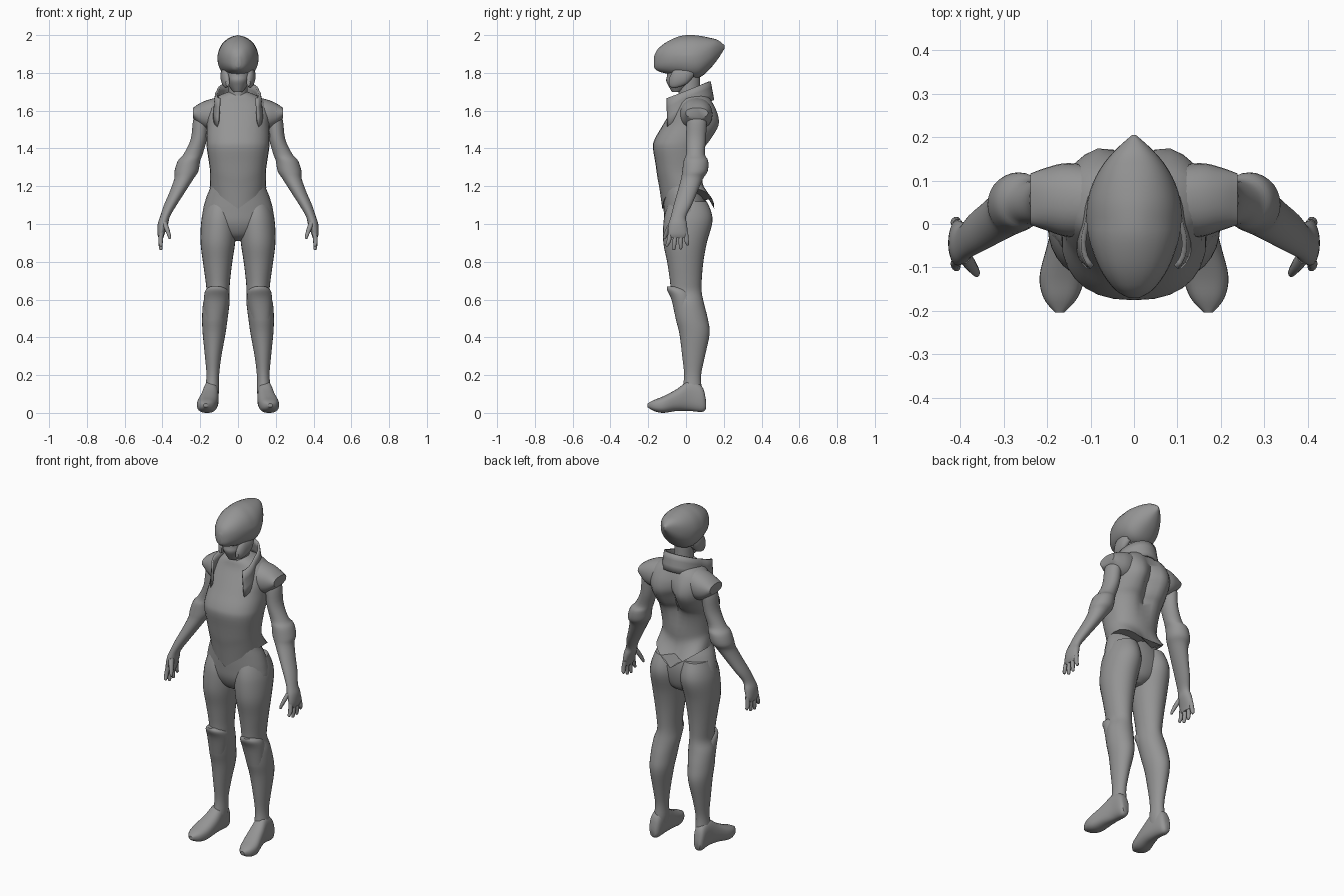
import bpy
import bmesh
import math
from mathutils import Vector

default_cube = bpy.data.objects.get("Cube")
if default_cube:
    bpy.data.objects.remove(default_cube, do_unlink=True)

GREY = (0.3, 0.3, 0.3, 1)
suit = bpy.data.materials.new("plain grey")
suit.use_nodes = True
suit.diffuse_color = GREY
suit.node_tree.nodes["Principled BSDF"].inputs["Base Color"].default_value = GREY


def finish(name, bm, mirrored=False, thickness=None):
    """Turn a bmesh into a smooth object, with optional mirror and thickness."""
    bmesh.ops.recalc_face_normals(bm, faces=bm.faces[:])
    mesh = bpy.data.meshes.new(name)
    bm.to_mesh(mesh)
    bm.free()
    mesh.materials.append(suit)
    obj = bpy.data.objects.new(name, mesh)
    bpy.context.collection.objects.link(obj)
    bpy.ops.object.select_all(action="DESELECT")
    obj.select_set(True)
    bpy.context.view_layer.objects.active = obj
    bpy.ops.object.shade_smooth_by_angle(angle=math.radians(45))
    if thickness:
        solid = obj.modifiers.new("thickness", "SOLIDIFY")
        solid.thickness = thickness
        solid.offset = 0
    if mirrored:
        obj.modifiers.new("mirror", "MIRROR")
    return obj


def blend(a, b, c, d, t):
    """Smooth curve between b and c, with a and d as neighbours."""
    slope_b, slope_c = (c - a) / 2, (d - b) / 2
    jump = c - b
    return b + t * (slope_b + t * (3 * jump - 2 * slope_b - slope_c
                                   + t * (slope_b + slope_c - 2 * jump)))


def loft(name, axis, rows, mirrored=False, power=1.0, reshape=None, steps=4, sides=28):
    """Skin rounded sections; a row is position, then low and high of both other axes."""
    rows = [Vector(r) for r in rows]
    sections = []
    for i in range(len(rows) - 1):
        near = [rows[max(i - 1, 0)], rows[i], rows[i + 1], rows[min(i + 2, len(rows) - 1)]]
        sections += [blend(*near, s / steps) for s in range(steps)]
    sections.append(rows[-1])
    bm = bmesh.new()
    rings = []
    for along, low_u, high_u, low_v, high_v in sections:
        ring = []
        for k in range(sides):
            angle = math.tau * k / sides
            cu, cv = math.cos(angle), math.sin(angle)
            cu = math.copysign(abs(cu) ** power, cu)
            cv = math.copysign(abs(cv) ** power, cv)
            u = (low_u + high_u) / 2 + cu * (high_u - low_u) / 2
            v = (low_v + high_v) / 2 + cv * (high_v - low_v) / 2
            point = [u, v]
            point.insert("xyz".index(axis), along)
            if reshape:
                point = reshape(*point)
            ring.append(bm.verts.new(point))
        rings.append(ring)
    for lower, upper in zip(rings, rings[1:]):
        for k in range(sides):
            n = (k + 1) % sides
            bm.faces.new((lower[k], lower[n], upper[n], upper[k]))
    bm.faces.new(rings[0])
    bm.faces.new(rings[-1])
    return finish(name, bm, mirrored)


def centred(rows):
    """Expand rows of (position, half width, low, high) to full rows."""
    return [(p, -w, w, low, high) for p, w, low, high in rows]


# Jacket: spine groove at the back, hem dipping towards the middle
def shape_jacket(x, y, z):
    if y > 0.03:
        swell = max(0, 1 - abs(z - 1.5) / 0.2)
        y -= 0.07 * swell * math.exp(-(x / 0.04) ** 2)
    if z < 1.34:
        z -= 0.11 * max(0, 1 - abs(x) / 0.15) * (1.34 - z) / 0.15
    return x, y, z


loft("jacket", "z", centred([
    (1.19, .15, -.125, .15), (1.25, .147, -.14, .095), (1.3, .15, -.155, .09),
    (1.4, .165, -.175, .11), (1.45, .168, -.165, .145), (1.52, .168, -.125, .185),
    (1.58, .17, -.09, .18), (1.64, .155, -.055, .15), (1.68, .1, -.04, .12),
    (1.7, .05, -.02, .08)]), power=.85, reshape=shape_jacket)

# Hips
loft("hips", "z", centred([
    (1.27, .135, -.11, .07), (1.2, .145, -.125, .075), (1.14, .168, -.122, .1),
    (1.07, .186, -.118, .115), (1, .185, -.11, .11), (.94, .1, -.08, .09),
    (.91, .03, -.03, .05)]))

# Legs from hip to ankle
loft("legs", "z", [
    (1.12, .02, .165, -.09, .11), (1.06, .01, .185, -.11, .135),
    (1, .005, .196, -.12, .138), (.9, .015, .198, -.12, .11),
    (.8, .03, .186, -.1, .092), (.7, .042, .172, -.085, .083),
    (.64, .045, .168, -.08, .083), (.58, .045, .185, -.065, .095),
    (.5, .055, .19, -.055, .115), (.42, .066, .187, -.035, .125),
    (.3, .088, .175, -.02, .1), (.2, .1, .167, -.01, .08),
    (.12, .1, .175, -.02, .083), (.06, .11, .175, -.03, .08)], mirrored=True)

# Knee guards standing proud of the shin
loft("knee_guards", "z", [
    (.67, .09, .145, -.1, -.03), (.65, .055, .172, -.1, .02),
    (.6, .05, .18, -.077, .04), (.5, .07, .175, -.055, .04)], mirrored=True)

# Feet
loft("feet", "y", [
    (.105, .13, .165, .02, .07), (.085, .113, .178, .005, .14),
    (.02, .105, .183, .01, .17), (-.05, .103, .2, .01, .125),
    (-.12, .112, .217, 0, .088), (-.17, .13, .208, .01, .068),
    (-.203, .16, .182, .03, .05)], mirrored=True, power=.8)

# Short sleeves and arms with flared elbow cuffs
loft("sleeves", "x", [
    (.06, -.03, .13, 1.5, 1.68), (.15, -.03, .14, 1.5, 1.66),
    (.2, -.015, .13, 1.52, 1.64), (.238, -.002, .116, 1.56, 1.615)],
    mirrored=True, power=.9)
loft("arms", "z", [
    (1.61, .15, .21, .02, .1), (1.55, .155, .237, .005, .11),
    (1.45, .165, .25, 0, .105), (1.37, .187, .288, 0, .1),
    (1.335, .2, .318, -.012, .117), (1.28, .21, .336, -.02, .115),
    (1.24, .235, .337, -.026, .09), (1.17, .28, .362, -.045, .06),
    (1.1, .325, .392, -.065, .03), (1.04, .36, .412, -.08, 0),
    (1, .37, .425, -.092, .005), (.95, .388, .427, -.095, .008),
    (.925, .395, .42, -.085, 0)], mirrored=True)

# Fingers fan out from the palm, thumb points forward and inward
for number in range(4):
    y = -.082 + number * .027
    tip = -.1 + number * .036
    length = (.88, .862, .866, .885)[number]
    rows = [(z, x - r, x + r, c - r, c + r) for z, x, c, r in (
        (.96, .405, y, .012), (.91, .41, (y + tip) / 2, .012),
        (length + .008, .408, tip, .009), (length, .408, tip, .004))]
    loft("finger_%d" % (number + 1), "z", rows, mirrored=True, sides=10)
loft("thumbs", "z", [
    (1.01, .375, .405, -.09, -.055), (.97, .362, .388, -.11, -.08),
    (.93, .354, .37, -.122, -.102), (.92, .358, .366, -.117, -.109)],
    mirrored=True, sides=10)

# Neck, face and jaw guards
loft("neck", "z", centred([
    (1.6, .06, -.04, .08), (1.68, .05, -.04, .075), (1.8, .05, -.04, .075)]))
loft("face", "z", centred([
    (1.7, .025, -.075, -.02), (1.73, .047, -.092, .03), (1.76, .06, -.105, .05),
    (1.79, .07, -.1, .06), (1.85, .08, -.1, .07)]))
loft("jaw_guards", "y", [
    (-.09, .045, .065, 1.73, 1.77), (-.06, .045, .085, 1.72, 1.82),
    (0, .05, .093, 1.74, 1.83), (.04, .05, .08, 1.78, 1.84)], mirrored=True)


# Helmet: teardrop with a crest ridge and a flat brow edge
def shape_helmet(x, y, z):
    if z > 1.9:
        z -= 0.2 * abs(x) * max(0, 1 - abs(y) / 0.15)
    return x, y, z


loft("helmet", "y", centred([
    (-.17, .012, 1.83, 1.885), (-.15, .045, 1.81, 1.925), (-.1, .08, 1.795, 1.965),
    (-.03, .104, 1.78, 1.995), (.03, .109, 1.77, 2), (.08, .1, 1.78, 1.995),
    (.13, .076, 1.825, 1.985), (.17, .043, 1.875, 1.973),
    (.205, .004, 1.93, 1.945)]), power=.85, reshape=shape_helmet)

# Open standing collar, high at the nape and pointed at the front
collar = bmesh.new()
columns = []
for i in range(33):
    angle = math.radians(-150 + 300 * i / 32)
    top_y = .005 + .12 * math.cos(angle)
    front = max(0, -math.cos(angle))
    top_x = math.sin(angle) * .105 + math.copysign(.05 * front, angle)
    top = Vector((top_x, top_y, 1.705 + .4 * top_y))
    foot = Vector((top_x * 1.1, top_y * 1.15 + .02 * front, top.z - .1 - .06 * front))
    columns.append([collar.verts.new(top.lerp(foot, t / 3)) for t in range(4)])
for left, right in zip(columns, columns[1:]):
    for t in range(3):
        collar.faces.new((left[t], left[t + 1], right[t + 1], right[t]))
finish("collar", collar, thickness=.012)
